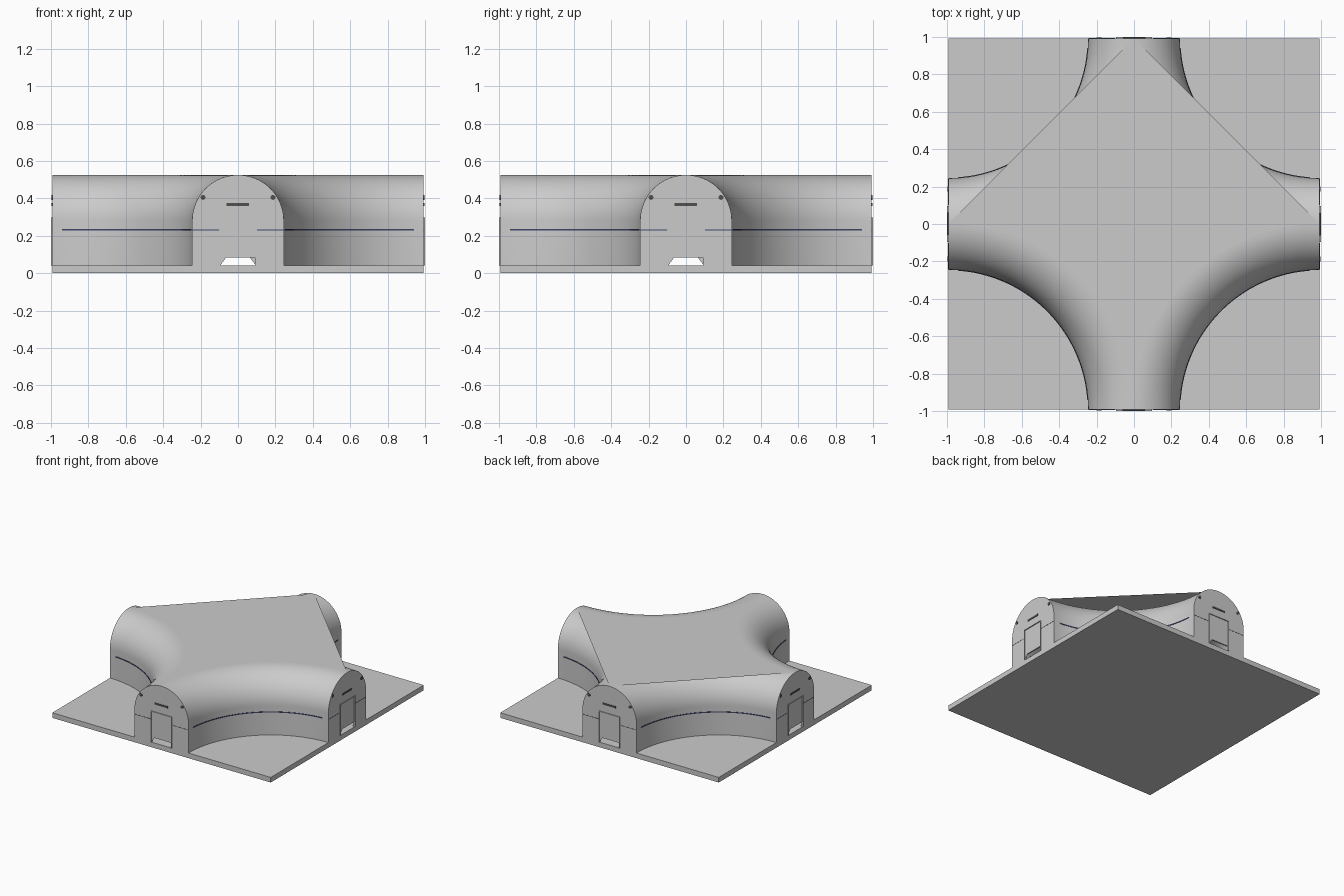
import bpy, bmesh
from math import sin, cos, pi, radians
from mathutils import Matrix, Vector

if "Cube" in bpy.data.objects:
    bpy.data.objects.remove(bpy.data.objects["Cube"])

A = 0.993        # half size of the slab, also radius of the crest arc
W = 0.245        # half width of a tunnel mouth
BASE, SPRING = 0.042, 0.28
TOP = SPRING + W
DW, DH = 0.095, 0.295   # door half width and top height
N = 48


def material(name, col):
    m = bpy.data.materials.new(name)
    m.diffuse_color = (*col, 1)
    m.use_nodes = True
    m.node_tree.nodes["Principled BSDF"].inputs["Base Color"].default_value = m.diffuse_color
    return m


DARK = material("dark_grey", (0.08, 0.08, 0.08))
BLUE = material("dark_blue", (0.05, 0.06, 0.14))


def finish(name, bm, turn=0, mat=None, smooth=False):
    bm.transform(Matrix.Rotation(turn, 4, 'Z'))
    me = bpy.data.meshes.new(name)
    bm.to_mesh(me)
    bm.free()
    ob = bpy.data.objects.new(name, me)
    bpy.context.collection.objects.link(ob)
    if mat:
        me.materials.append(mat)
    if smooth:
        bpy.context.view_layer.objects.active = ob
        ob.select_set(True)
        bpy.ops.object.shade_smooth_by_angle(angle=radians(35))
        ob.select_set(False)
    return ob


def add_box(bm, lo, hi):
    lo, hi = Vector(lo), Vector(hi)
    m = Matrix.Translation((lo + hi) / 2) @ Matrix.Diagonal((*(hi - lo), 1))
    bmesh.ops.create_cube(bm, size=1, matrix=m)


def boxes(name, spans, turn=0, mat=None):
    bm = bmesh.new()
    for lo, hi in spans:
        add_box(bm, lo, hi)
    return finish(name, bm, turn, mat)


def sweep(name, profile, turn, margin=0, mat=None):
    """Sweep (radius, z) points a quarter turn about the front right corner."""
    bm = bmesh.new()
    rows = []
    for i in range(N + 1):
        t = pi / 2 + margin + (pi / 2 - 2 * margin) * i / N
        rows.append([bm.verts.new((A + r * cos(t), -A + r * sin(t), z)) for r, z in profile])
    for a, b in zip(rows, rows[1:]):
        for j in range(len(profile) - 1):
            bm.faces.new((a[j], a[j + 1], b[j + 1], b[j]))
    bmesh.ops.recalc_face_normals(bm, faces=bm.faces)
    f = bm.faces[0]
    f.normal_update()
    if f.normal.dot(Vector((A, -A, 0)) - f.calc_center_median()) < 0:
        bmesh.ops.reverse_faces(bm, faces=bm.faces)
    return finish(name, bm, turn, mat, True)


def ngon(name, pts, turn=0):
    bm = bmesh.new()
    f = bm.faces.new([bm.verts.new(p) for p in pts])
    bmesh.ops.triangulate(bm, faces=[f])
    return finish(name, bm, turn)


# ground slab
boxes("base_slab", [((-A, -A, 0), (A, A, BASE))])

# flat roof: concave along the two front corners, straight along the two back ones
roof = [(-A + A * cos(t), -A + A * sin(t), TOP)
        for t in [pi / 2 * (1 - i / N) for i in range(N + 1)]]
roof += [(A + A * cos(t), -A + A * sin(t), TOP)
         for t in [pi - pi / 2 * i / N for i in range(1, N + 1)]]
roof.append((0, A, TOP))
ngon("flat_roof", roof)

# half arch used for the curved walls
half = [(A - W, BASE)] + [(A - W * cos(t), SPRING + W * sin(t))
                          for t in [pi / 2 * i / 20 for i in range(21)]]
# arch outline with a doorway notch used for the end walls
arch = [(-DW, -A, BASE), (-DW, -A, DH), (DW, -A, DH), (DW, -A, BASE), (W, -A, BASE)]
arch += [(W * cos(t), -A, SPRING + W * sin(t)) for t in [pi * i / 40 for i in range(41)]]
arch.append((-W, -A, BASE))

for k in range(4):
    turn = k * pi / 2
    # curved corner wall and its stripe
    sweep(f"corner_wall_{k}", half, turn)
    r = A - W
    sweep(f"wall_stripe_{k}", [(r, 0.227), (r - 0.003, 0.227), (r - 0.003, 0.235), (r, 0.235)],
          turn, radians(4), BLUE)

    # end wall, door frame and partly raised door
    ngon(f"end_wall_{k}", arch, turn)
    e = 0.004
    boxes(f"door_frame_{k}", [((-DW, -1, BASE), (-DW + e, -0.98, DH)),
                              ((DW - e, -1, BASE), (DW, -0.98, DH)),
                              ((-DW, -1, DH), (DW, -0.98, DH + e))], turn)
    boxes(f"door_panel_{k}", [((-DW, -0.992, 0.083), (DW, -0.982, DH))], turn)

    # end wall stripes and vent slot
    boxes(f"end_stripe_{k}", [((s - 0.07, -A - 0.001, 0.229), (s + 0.07, -A, 0.233))
                              for s in (-0.172, 0.172)], turn, BLUE)
    boxes(f"vent_slot_{k}", [((-0.062, -A - 0.003, 0.36), (0.058, -A, 0.375))], turn, DARK)

    # round lamps
    bm = bmesh.new()
    for s in (-1, 1):
        m = Matrix.Translation((s * 0.187, -A, 0.405)) @ Matrix.Rotation(pi / 2, 4, 'X')
        bmesh.ops.create_cone(bm, cap_ends=True, segments=16, radius1=0.013,
                              radius2=0.013, depth=0.006, matrix=m)
    finish(f"lamps_{k}", bm, turn, DARK, True)
